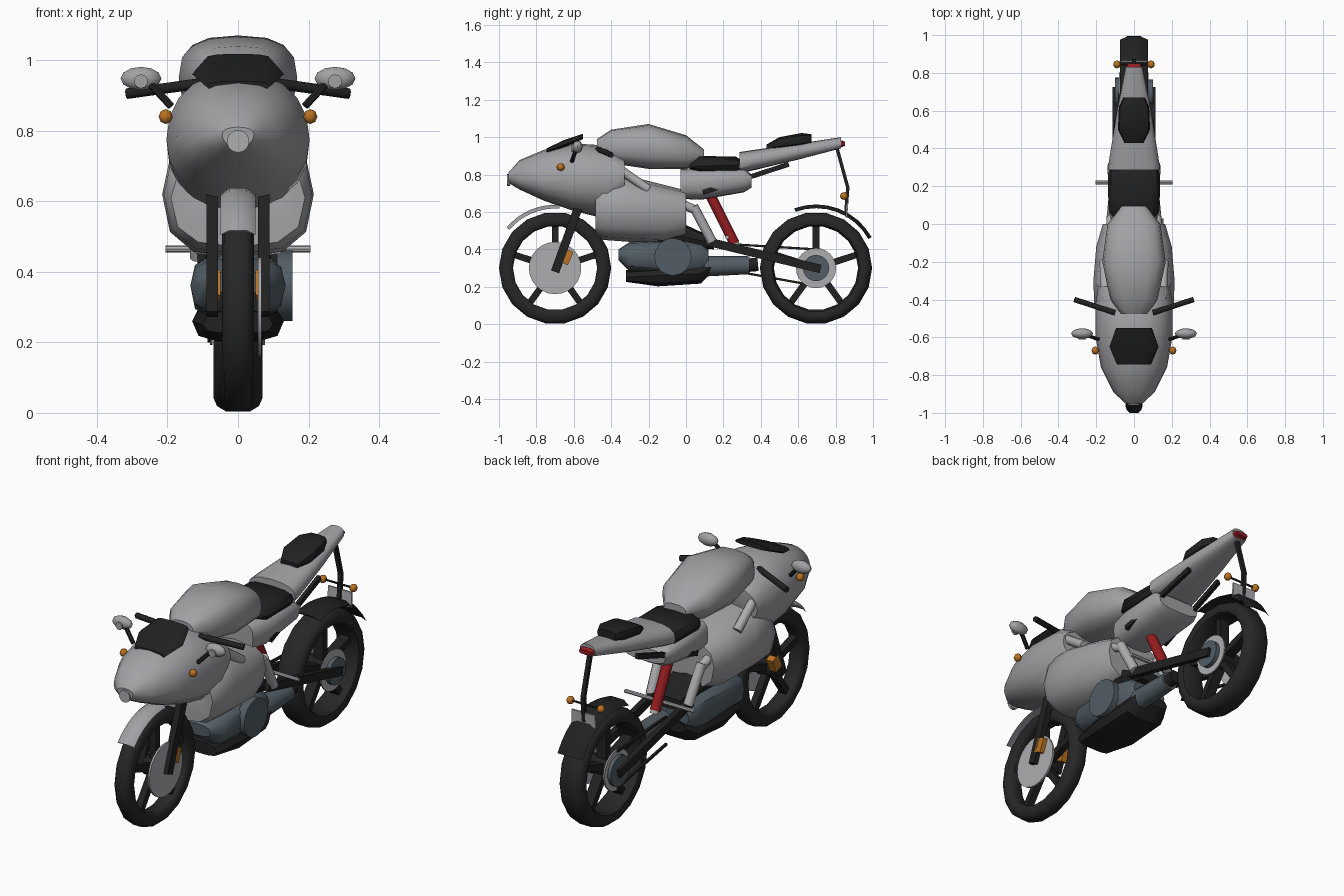
import bpy, bmesh
from math import sin, cos, pi, radians, copysign
from mathutils import Vector, Matrix

old = bpy.data.objects.get("Cube")
if old:
    bpy.data.objects.remove(old, do_unlink=True)


def material(name, r, g, b):
    m = bpy.data.materials.new(name)
    m.use_nodes = True
    m.diffuse_color = (r, g, b, 1)
    m.node_tree.nodes["Principled BSDF"].inputs["Base Color"].default_value = (r, g, b, 1)
    return m


GREY = material("body grey", .36, .36, .38)
METAL = material("light metal", .42, .42, .44)
BLACK = material("satin black", .015, .015, .016)
RUBBER = material("tyre rubber", .02, .02, .02)
SLATE = material("engine slate", .085, .11, .13)
RED = material("spring red", .3, .012, .015)
ORANGE = material("indicator orange", .5, .17, .015)


def finish(name, bm, mat, angle=40):
    bmesh.ops.recalc_face_normals(bm, faces=bm.faces)
    mesh = bpy.data.meshes.new(name)
    bm.to_mesh(mesh)
    bm.free()
    mesh.materials.append(mat)
    mesh.shade_smooth()
    mesh.set_sharp_from_angle(angle=radians(angle))
    ob = bpy.data.objects.new(name, mesh)
    bpy.context.collection.objects.link(ob)
    return ob


def skin(name, rings, mat, angle=40, closed=False):
    """Bridge rings of points; cap the ends unless the rings form a loop."""
    bm = bmesh.new()
    rows = [[bm.verts.new(p) for p in ring] for ring in rings]
    n = len(rows[0])
    pairs = list(zip(rows, rows[1:]))
    if closed:
        pairs.append((rows[-1], rows[0]))
    else:
        bm.faces.new(rows[0])
        bm.faces.new(rows[-1])
    for a, b in pairs:
        for i in range(n):
            j = (i + 1) % n
            bm.faces.new((a[i], a[j], b[j], b[i]))
    return finish(name, bm, mat, angle)


def loft(name, sections, mat, power=.8, n=16, angle=40):
    """Body along y; each section is (y, low z, widest z, high z, half width)."""
    def bend(v):
        return copysign(abs(v) ** power, v)
    rings = []
    for y, low, mid, high, half in sections:
        ring = []
        for k in range(n):
            c, s = cos(2 * pi * k / n), sin(2 * pi * k / n)
            rise = high - mid if s > 0 else mid - low
            ring.append((half * bend(c), y, mid + rise * bend(s)))
        rings.append(ring)
    return skin(name, rings, mat, angle)


def rod(name, a, b, r, mat, r2=None, n=10):
    a, b = Vector(a), Vector(b)
    bm = bmesh.new()
    turn = (b - a).to_track_quat('Z', 'Y').to_matrix().to_4x4()
    bmesh.ops.create_cone(bm, cap_ends=True, segments=n, radius1=r, radius2=r2 or r,
                          depth=(b - a).length, matrix=Matrix.Translation((a + b) / 2) @ turn)
    return finish(name, bm, mat)


def disc(name, x0, x1, y, z, r, mat, n=24):
    return rod(name, (x0, y, z), (x1, y, z), r, mat, n=n)


def bar(name, a, b, wide, deep, mat):
    """Rectangular beam between two points in a plane of constant x."""
    a, b = Vector(a), Vector(b)
    along = (b - a).normalized()
    up = along.cross(Vector((1, 0, 0))) * deep / 2
    out = Vector((wide / 2, 0, 0))
    return skin(name, [[p + out + up, p - out + up, p - out - up, p + out - up]
                       for p in (a, b)], mat)


def ball(name, at, size, mat, n=12):
    bm = bmesh.new()
    bmesh.ops.create_uvsphere(bm, u_segments=n, v_segments=n // 2, radius=1,
                              matrix=Matrix.Translation(at) @ Matrix.Diagonal((*size, 1)))
    return finish(name, bm, mat, 50)


def fender(name, y, r, start, end, half, mat, steps=8):
    rings = []
    for k in range(steps + 1):
        a = radians(start + (end - start) * k / steps)
        rings.append([(x, y + q * cos(a), AXLE + q * sin(a))
                      for x, q in ((-half, r - .02), (-half / 2, r), (half / 2, r), (half, r - .02),
                                   (half / 2, r - .008), (-half / 2, r - .008))])
    return skin(name, rings, mat)


AXLE, FRONT, REAR = .3, -.7, .695


# Wheels: tyre, five spokes and hub
def wheel(label, y, half):
    profile = [(.5, .3), (.85, .285), (1, .26), (.9, .235), (.6, .225)]
    profile += [(-x, r) for x, r in reversed(profile)]
    rings = []
    for k in range(18):
        a = 2 * pi * (k + .5) / 18 + pi / 2
        rings.append([(x * half, y + r * cos(a), AXLE + r * sin(a)) for x, r in profile])
    skin(label + "_tyre", rings, RUBBER, 45, closed=True)
    for k in range(5):
        a = pi / 2 + k * 2 * pi / 5
        bar(label + "_spoke", (0, y, AXLE), (0, y + .23 * cos(a), AXLE + .23 * sin(a)),
            half * .8, .035, BLACK)
    disc(label + "_hub", -half, half, y, AXLE, .05, BLACK)


wheel("front", FRONT, .046)
wheel("rear", REAR, .07)
disc("front_brake_disc", .056, .066, FRONT, AXLE, .14, METAL)
disc("rear_brake_disc", .07, .077, REAR, AXLE, .107, METAL)
disc("rear_disc_hub", .077, .1, REAR, AXLE, .07, SLATE)
disc("sprocket_ring", -.08, -.072, REAR, AXLE, .107, METAL)
disc("sprocket", -.1, -.08, REAR, AXLE, .08, SLATE)
for end, z0, z1 in (("upper", .425, .4), ("lower", .28, .205)):
    bar("chain_" + end, (-.08, .28, z0), (-.08, REAR, z1), .012, .012, BLACK)
fender("front_fender", FRONT, .338, 140, 86, .05, GREY)
fender("rear_fender", REAR, .34, 110, 29, .075, BLACK)

# Nose fairing, headlamp and windscreen
loft("nose_fairing", [(-.95, .755, .79, .81, .045), (-.89, .72, .78, .877, .11),
                      (-.76, .66, .775, .932, .175), (-.6, .605, .775, .966, .203),
                      (-.42, .56, .775, .955, .203), (-.33, .7, .79, .89, .19)],
     GREY, .9, 20)
disc_lamp = rod("headlamp", (0, -.957, .77), (0, -.94, .77), .032, METAL, n=14)
loft("windscreen", [(-.745, .915, .925, .94, .09), (-.65, .945, .96, .985, .13),
                    (-.55, .99, 1.0, 1.018, .095)], BLACK, .7, 12)

# Side fairing with tapering lower edge
loft("side_fairing", [(-.485, .47, .61, .72, .19), (-.44, .45, .62, .79, .21),
                      (-.3, .44, .62, .79, .215), (-.12, .435, .6, .745, .2),
                      (.0, .47, .6, .715, .165)], GREY, .75, 12)

# Tank, seat and tail
loft("fuel_tank", [(-.475, .89, .94, .99, .07), (-.4, .86, .95, 1.04, .125),
                   (-.2, .83, .95, 1.07, .168), (0, .83, .92, 1.01, .14),
                   (.095, .87, .9, .935, .065)], GREY, .75)
loft("seat_base", [(-.03, .67, .75, .83, .11), (.08, .665, .76, .835, .135),
                   (.31, .705, .78, .835, .14), (.35, .73, .78, .8, .125)], GREY, .65)
loft("seat", [(.02, .83, .84, .86, .1), (.07, .81, .845, .9, .135),
              (.27, .81, .85, .895, .135), (.3, .83, .85, .87, .125)], BLACK, .65, 12)
loft("tail_fairing", [(.285, .81, .855, .92, .138), (.35, .82, .87, .93, .13),
                      (.6, .88, .92, .965, .09), (.83, .94, .965, 1.0, .045)], GREY, .75)
loft("tail_pad", [(.43, .93, .945, .96, .05), (.5, .94, .97, 1.0, .085),
                  (.62, .955, .985, 1.022, .08), (.67, .965, .99, 1.015, .055)], BLACK, .6, 12)
loft("tail_lamp", [(.825, .945, .965, .985, .043), (.85, .953, .965, .975, .036)], RED, .6, 12)

# Engine, belly and exhaust
loft("engine", [(-.36, .34, .37, .4, .09), (-.3, .28, .36, .44, .135),
                (0, .255, .36, .455, .135), (.08, .26, .36, .44, .12),
                (.12, .29, .36, .4, .1)], SLATE, .7, 12)
loft("belly_pan", [(-.32, .225, .25, .29, .1), (-.15, .2, .26, .3, .13),
                   (.08, .215, .27, .32, .125), (.14, .28, .31, .34, .1)], BLACK, .7, 10)
disc("clutch_cover", .11, .155, -.07, .36, .1, SLATE, 16)
rod("exhaust", (.05, .1, .31), (.05, .34, .315), .055, SLATE, .048, 12)
rod("exhaust_tip", (.05, .33, .315), (.05, .385, .32), .036, BLACK, n=12)
loft("engine_cradle", [(-.15, .42, .5, .6, .1), (.15, .4, .43, .46, .09)], BLACK, .6, 8)

# Rear shock and foot peg bar
rod("rear_shock", (0, .13, .69), (0, .26, .43), .027, RED)
rod("shock_foot", (0, .245, .46), (0, .268, .415), .022, METAL)
rod("foot_peg_bar", (-.205, .22, .465), (.205, .22, .465), .01, METAL, n=8)

# Number plate and its stem
for a, b in (((0, .805, .95), (0, .865, .73)), ((0, .865, .73), (0, .855, .6))):
    bar("plate_stem", a, b, .022, .018, BLACK)
bar("number_plate", (0, .862, .65), (0, .858, .57), .14, .009, METAL)
rod("rear_indicator_bar", (-.09, .845, .685), (.09, .845, .685), .006, BLACK, n=6)

# Paired parts
for side, s in (("left", 1), ("right", -1)):
    def at(x, y, z):
        return (s * x, y, z)
    bar(side + "_fork", at(.073, FRONT, .28), at(.073, -.53, .75), .034, .046, BLACK)
    bar(side + "_caliper", at(.07, -.655, .325), at(.07, -.625, .395), .04, .05, ORANGE)
    bar(side + "_swingarm", at(.1, .1, .445), at(.1, .72, .295), .03, .045, BLACK)
    bar(side + "_tail_rail", at(.125, .09, .705), at(.095, .55, .855), .02, .026, BLACK)
    rod(side + "_frame_tube", at(.15, -.4, .86), at(.16, -.2, .72), .024, METAL)
    rod(side + "_rear_tube", at(.13, -.06, .66), at(.12, .05, .61), .024, METAL)
    rod(side + "_peg_bracket", at(.12, .04, .63), at(.11, .14, .44), .026, METAL)
    rod(side + "_handlebar", at(.1, -.47, .935), at(.315, -.4, .905), .015, BLACK)
    rod(side + "_mirror_stalk", at(.19, -.61, .87), at(.26, -.585, .945), .011, BLACK, n=6)
    ball(side + "_mirror", at(.275, -.58, .948), (.058, .028, .033), GREY)
    disc_glass = rod(side + "_mirror_cap", at(.275, -.612, .94), at(.275, -.59, .94), .02, GREY)
    ball(side + "_front_indicator", at(.205, -.67, .84), (.02, .022, .021), ORANGE, 8)
    ball(side + "_rear_indicator", at(.09, .845, .685), (.02, .022, .021), ORANGE, 8)
